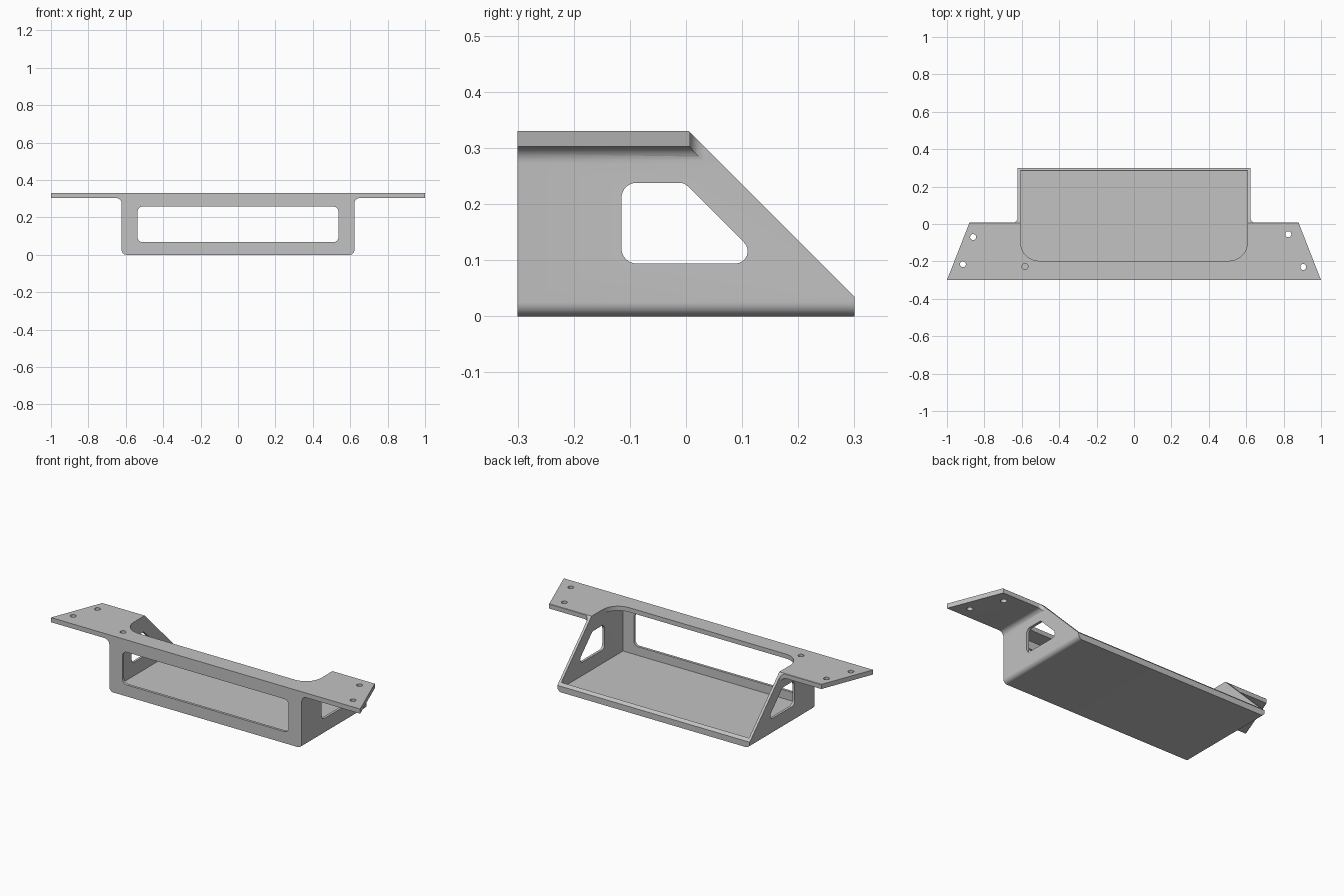
import bpy, bmesh, math
from mathutils import Vector

cube = bpy.data.objects.get("Cube")
if cube:
    bpy.data.objects.remove(cube, do_unlink=True)

gray = bpy.data.materials.new("plain gray")
gray.use_nodes = True
gray.diffuse_color = (0.54, 0.54, 0.54, 1)
gray.node_tree.nodes["Principled BSDF"].inputs["Base Color"].default_value = (0.54, 0.54, 0.54, 1)


def rounded(corners, steps=8):
    """Outline from (a, b, radius) corners, each rounded with an arc."""
    outline = []
    for i, (a, b, r) in enumerate(corners):
        p = Vector((a, b))
        if r == 0:
            outline.append(p)
            continue
        u = (Vector(corners[i - 1][:2]) - p).normalized()
        v = (Vector(corners[(i + 1) % len(corners)][:2]) - p).normalized()
        half = u.angle(v) / 2
        center = p + (u + v).normalized() * r / math.sin(half)
        start = p + u * r / math.tan(half) - center
        end = p + v * r / math.tan(half) - center
        sweep = start.angle_signed(end)
        for k in range(steps + 1):
            t = -sweep * k / steps
            c, s = math.cos(t), math.sin(t)
            outline.append(center + Vector((start.x * c - start.y * s,
                                            start.x * s + start.y * c)))
    return outline


def prism(name, corners, axis, low, high):
    """Closed solid: a rounded outline extruded along x, y or z."""
    place = {"x": lambda p, d: (d, p.x, p.y),
             "y": lambda p, d: (p.x, d, p.y),
             "z": lambda p, d: (p.x, p.y, d)}[axis]
    outline = rounded(corners)
    bm = bmesh.new()
    near = [bm.verts.new(place(p, low)) for p in outline]
    far = [bm.verts.new(place(p, high)) for p in outline]
    bm.faces.new(near)
    bm.faces.new(far[::-1])
    for i in range(len(outline)):
        bm.faces.new((near[i], near[i - 1], far[i - 1], far[i]))
    bmesh.ops.recalc_face_normals(bm, faces=bm.faces)
    mesh = bpy.data.meshes.new(name)
    bm.to_mesh(mesh)
    bm.free()
    mesh.materials.append(gray)
    obj = bpy.data.objects.new(name, mesh)
    bpy.context.collection.objects.link(obj)
    return obj


def mirrored(right_half):
    return right_half + [(-a, b, r) for a, b, r in reversed(right_half)]


def box(a0, a1, b0, b1, r):
    return [(a0, b0, r), (a1, b0, r), (a1, b1, r), (a0, b1, r)]


# Tray body with side flanges, extruded from its front profile
bracket = prism("mounting_bracket", mirrored([
    (0.622, 0, 0.025), (0.622, 0.303, 0.03), (1.1, 0.303, 0), (1.1, 0.33, 0)]), "y", -0.3, 0.3)
bpy.context.view_layer.objects.active = bracket
bracket.select_set(True)


def cut(cutter, operation="DIFFERENCE"):
    cutter.hide_render = True
    mod = bracket.modifiers.new(cutter.name, "BOOLEAN")
    mod.operation = operation
    mod.solver = "EXACT"
    mod.object = cutter
    bpy.ops.object.modifier_apply(modifier=mod.name)
    bpy.data.objects.remove(cutter, do_unlink=True)


# Tapered flange outline, filleted into the body, and sloped rear
cut(prism("plan_outline", mirrored([
    (1.039, -0.4, 0), (0.88, 0.007, 0), (0.6225, 0.007, 0.025), (0.6225, 0.4, 0)]), "z", -0.1, 0.5), "INTERSECT")
cut(prism("side_outline", [
    (-0.5, -0.1, 0), (0.435, -0.1, 0), (-0.095, 0.43, 0), (-0.5, 0.43, 0)], "x", -1.2, 1.2), "INTERSECT")

# Hollow inside with thin walls, floor and low rear lip, below the top plate
cut(prism("hollow", box(-0.607, 0.607, -0.285, 0.285, 0), "z", 0.016, 0.304))

# Rounded opening in the top plate
cut(prism("top_opening", mirrored([(0.607, -0.197, 0.1), (0.607, 0.285, 0)]), "z", 0.2, 0.5))

# Front window
cut(prism("front_window", box(-0.537, 0.537, 0.067, 0.258, 0.028), "y", -0.4, -0.25))

# Side windows
for side in (-1, 1):
    cut(prism("side_window", [
        (-0.115, 0.094, 0.027), (0.141, 0.094, 0.022),
        (-0.003, 0.238, 0.022), (-0.115, 0.238, 0.027)], "x", side * 0.7, side * 0.55))

# Screw holes through the flanges and the top plate
for x, y in [(-0.86, -0.07), (-0.915, -0.215), (0.825, -0.055), (0.905, -0.23), (-0.583, -0.228)]:
    r = 0.016
    cut(prism("screw_hole", box(x - r, x + r, y - r, y + r, r * 0.99), "z", 0.25, 0.4))

bpy.ops.object.shade_smooth_by_angle(angle=math.radians(30))
